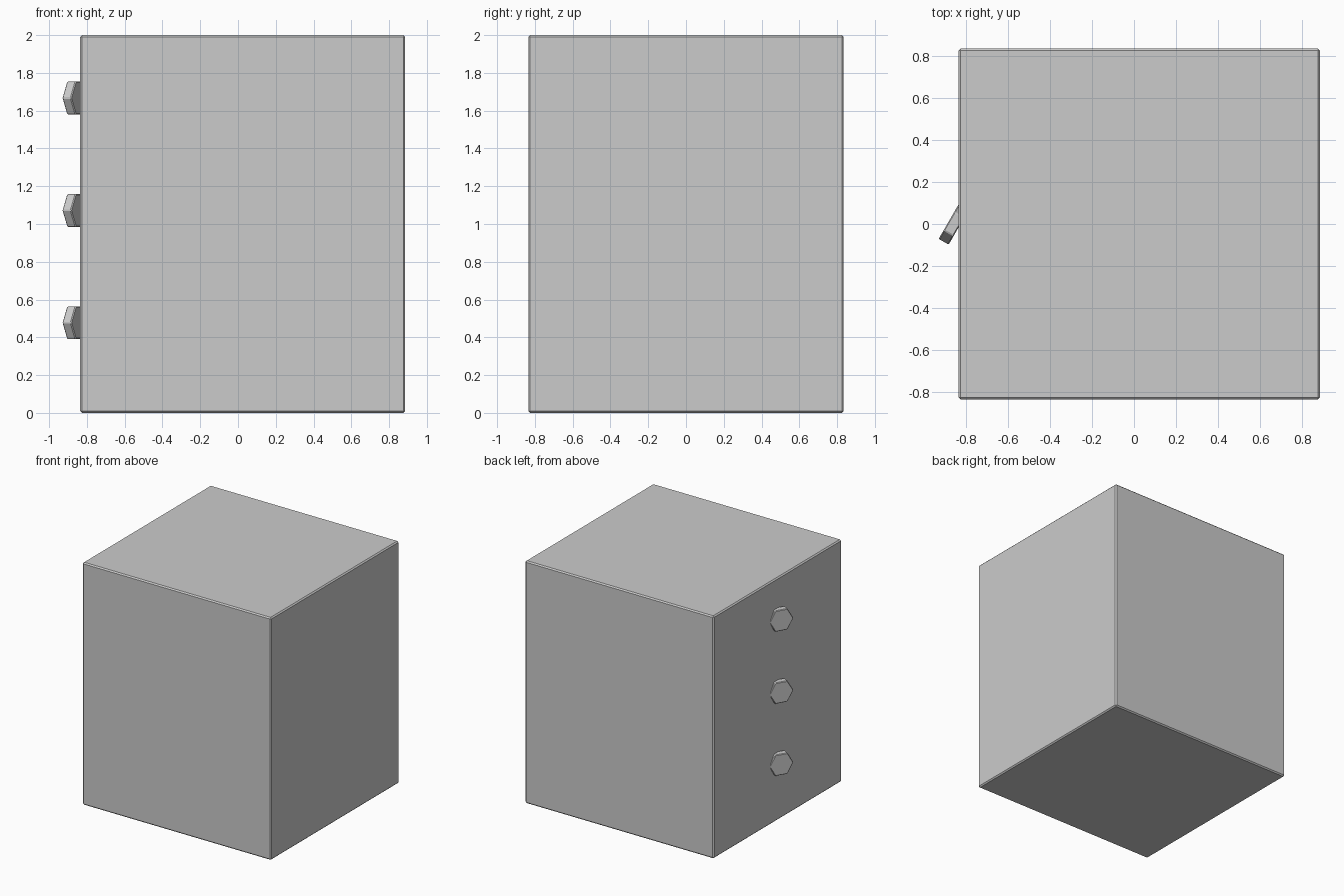
import bpy, math

if "Cube" in bpy.data.objects:
    bpy.data.objects.remove(bpy.data.objects["Cube"])


def bevel(obj, width):
    mod = obj.modifiers.new("edge_bevel", 'BEVEL')
    mod.width = width
    mod.segments = 1
    mod.limit_method = 'ANGLE'
    mod.angle_limit = math.radians(30)


# Cabinet body: one solid block with fine chamfered edges
X0, X1, HALF_Y, HEIGHT = -0.836, 0.885, 0.835, 2.0
bpy.ops.mesh.primitive_cube_add(size=1, location=((X0 + X1) / 2, 0, HEIGHT / 2))
body = bpy.context.object
body.name = "cabinet_body"
body.dimensions = (X1 - X0, HALF_Y * 2, HEIGHT)
bpy.ops.object.transform_apply(location=False, rotation=False, scale=True)
bevel(body, 0.01)

# Three hexagonal knobs down the left side, points up
FACE_X, DEPTH = -0.885, 0.055
for i, z in enumerate((0.477, 1.072, 1.667)):
    bpy.ops.mesh.primitive_cylinder_add(
        vertices=6, radius=0.1, depth=DEPTH,
        location=(FACE_X + DEPTH / 2, 0, z), rotation=(0, math.pi / 2, 0))
    knob = bpy.context.object
    knob.name = f"knob_{i + 1}"
    # turn the hexagon so that a corner points along z
    zs = [(knob.matrix_basis @ v.co).z - z for v in knob.data.vertices]
    if max(zs) < 0.095:
        knob.rotation_euler = (math.pi / 6, math.pi / 2, 0)
    bevel(knob, 0.005)
